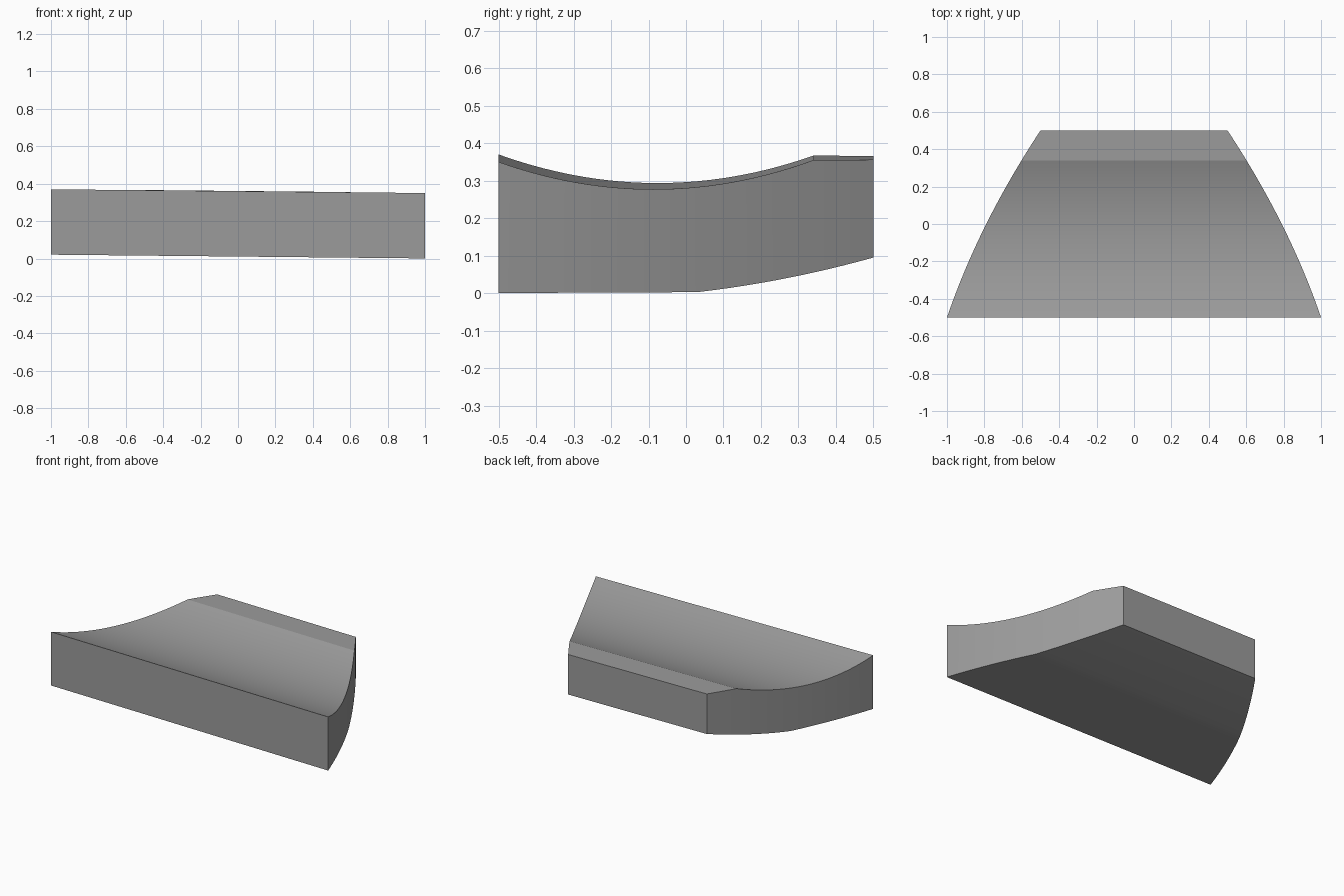
import bpy, bmesh, math

if "Cube" in bpy.data.objects:
    bpy.data.objects.remove(bpy.data.objects["Cube"])

TILT = 0.01      # slight fall of the slab from left to right


def arc(y, y0, y1, z0, z1, sag):
    """Shallow bowed curve between two ends, bowed by sag at its middle."""
    t = (y - y0) / (y1 - y0)
    return z0 + (z1 - z0) * t + sag * 4 * t * (1 - t)


def half_width(y):
    return arc(y, -0.5, 0.5, 1.0, 0.5, 0.04)


def top(y):
    return 0.361 if y >= 0.34 else arc(y, -0.5, 0.34, 0.36, 0.361, -0.075)


def bottom(y):
    return 0.0105 if y <= 0.03 else arc(y, 0.03, 0.5, 0.0105, 0.1, -0.0095)


# stations along the depth, with exact breaks where the profiles change
def span(a, b, n):
    return [a + (b - a) * i / n for i in range(n)]


stations = span(-0.5, 0.03, 18) + span(0.03, 0.34, 10) + span(0.34, 0.5, 6) + [0.5]

# curved slab: one four-sided ring per station, bridged and capped
bm = bmesh.new()
rings = []
for y in stations:
    w = half_width(y)
    corners = ((-w, bottom(y)), (w, bottom(y)), (w, top(y)), (-w, top(y)))
    rings.append([bm.verts.new((x, y, z - TILT * x)) for x, z in corners])
for a, b in zip(rings, rings[1:]):
    for i in range(4):
        j = (i + 1) % 4
        bm.faces.new((a[i], a[j], b[j], b[i]))
bm.faces.new(rings[0])
bm.faces.new(rings[-1])
bmesh.ops.recalc_face_normals(bm, faces=bm.faces)

mesh = bpy.data.meshes.new("curved_slab")
bm.to_mesh(mesh)
bm.free()

# dark grey finish
grey = bpy.data.materials.new("dark_grey")
grey.diffuse_color = (0.33, 0.33, 0.33, 1)
grey.use_nodes = True
grey.node_tree.nodes["Principled BSDF"].inputs["Base Color"].default_value = grey.diffuse_color
mesh.materials.append(grey)

slab = bpy.data.objects.new("curved_slab", mesh)
bpy.context.collection.objects.link(slab)
bpy.context.view_layer.objects.active = slab
slab.select_set(True)
bpy.ops.object.shade_smooth_by_angle(angle=math.radians(12))
